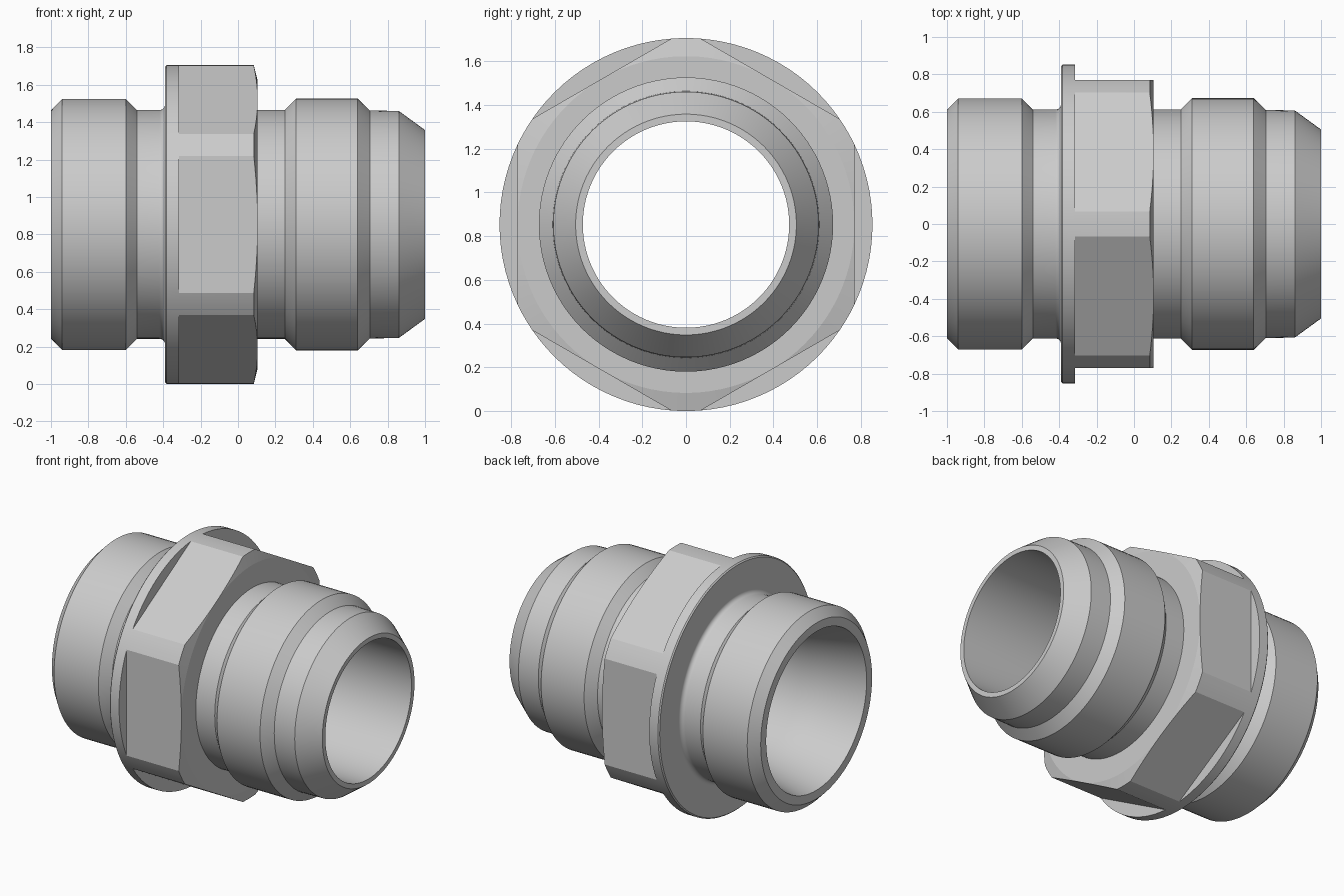
import bpy, bmesh
from math import sin, cos, pi, radians, acos, degrees

if "Cube" in bpy.data.objects:
    bpy.data.objects.remove(bpy.data.objects["Cube"])

R = 0.853        # flange radius, also trims the hex corners
FLAT = 0.77      # half width across the hex flats
HEX_FRONT = 0.105

# Angles around the x axis, with samples exactly on the trimmed hex corners
half = degrees(acos(FLAT / R))
angles = []
for k in range(6):
    angles += [60 * k - half + 2 * half * i / 14 for i in range(14)]
    angles += [60 * k + half + (60 - 2 * half) * i / 3 for i in range(3)]


def hex_radius(a):
    local = (a + 30) % 60 - 30
    return min(FLAT / cos(radians(local)), R)


def circle(x, r):
    return [(x, r, a) for a in angles]


def chamfered_hex():
    return [(HEX_FRONT - (hex_radius(a) - FLAT) * 0.25, hex_radius(a), a)
            for a in angles]


# Left threaded end, neck and fillet into the flange
rings = [circle(x, r) for x, r in
         [(-1, 0.61), (-0.94, 0.672), (-0.6, 0.672), (-0.54, 0.612)]]
f = 0.03
for i in range(11):
    t = i / 10 * pi / 2
    rings.append(circle(-0.39 - f + f * sin(t), 0.612 + f - f * cos(t)))

# Round flange
rings += [circle(-0.39, R - 0.008), circle(-0.382, R), circle(-0.315, R)]

# Hex with trimmed corners and a chamfered front
rings.append([(-0.315, hex_radius(a), a) for a in angles])
rings.append(chamfered_hex())
rings.append(circle(HEX_FRONT, FLAT))

# Right neck, threaded band and flared nose
rings += [circle(x, r) for x, r in
          [(HEX_FRONT, 0.612), (0.25, 0.612), (0.31, 0.673), (0.64, 0.673),
           (0.705, 0.61), (0.86, 0.607), (1, 0.505)]]

# Through bore, opening into a shallow cone at the left end
rings += [circle(x, r) for x, r in
          [(1, 0.472), (-0.55, 0.472), (-0.62, 0.475), (-0.69, 0.484),
           (-1, 0.55)]]

bm = bmesh.new()
loops = [[bm.verts.new((x, r * cos(radians(a)), R + r * sin(radians(a))))
          for x, r, a in ring] for ring in rings]
n = len(angles)
for j, low in enumerate(loops):
    high = loops[(j + 1) % len(loops)]
    for i in range(n):
        k = (i + 1) % n
        bm.faces.new((low[i], low[k], high[k], high[i]))
bmesh.ops.remove_doubles(bm, verts=bm.verts, dist=1e-5)
bmesh.ops.recalc_face_normals(bm, faces=bm.faces)

mesh = bpy.data.meshes.new("pipe_adapter")
bm.to_mesh(mesh)
bm.free()
fitting = bpy.data.objects.new("pipe_adapter", mesh)
bpy.context.collection.objects.link(fitting)
bpy.context.view_layer.objects.active = fitting
fitting.select_set(True)
bpy.ops.object.shade_smooth_by_angle(angle=radians(11))
